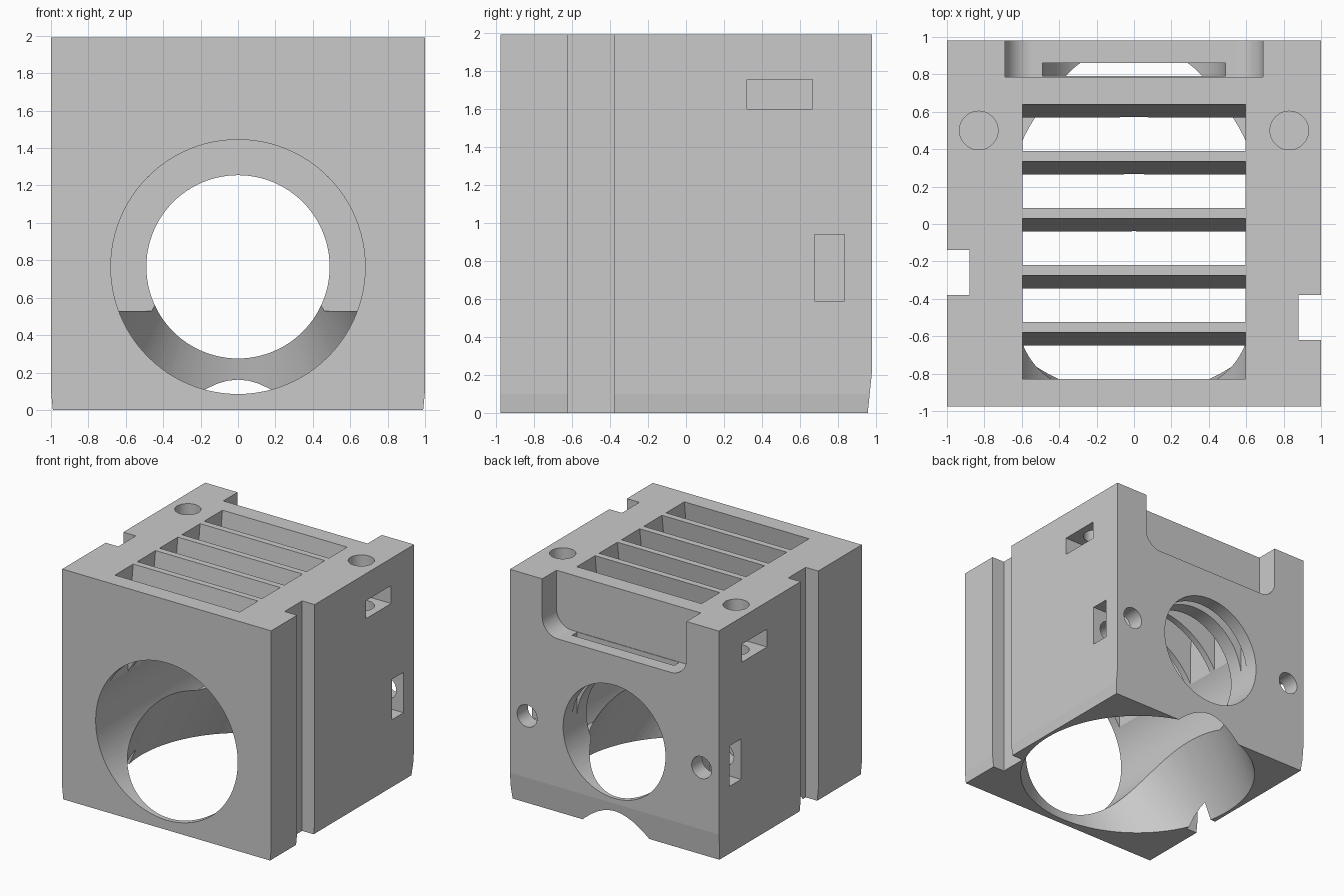
import bpy, bmesh, math
from mathutils import Vector

cube = bpy.data.objects.get("Cube")
if cube:
    bpy.data.objects.remove(cube, do_unlink=True)


def make_object(name, bm):
    bmesh.ops.recalc_face_normals(bm, faces=bm.faces)
    mesh = bpy.data.meshes.new(name)
    bm.to_mesh(mesh)
    bm.free()
    obj = bpy.data.objects.new(name, mesh)
    bpy.context.scene.collection.objects.link(obj)
    return obj


def hull(name, points):
    bm = bmesh.new()
    for p in points:
        bm.verts.new(p)
    bmesh.ops.convex_hull(bm, input=bm.verts)
    bmesh.ops.dissolve_limit(bm, angle_limit=0.001, verts=bm.verts, edges=bm.edges)
    return make_object(name, bm)


def prism(name, outline, axis, lo, hi):
    """Extrude a 2D outline along x (y,z), y (x,z) or z (x,y)."""
    place = {"x": lambda u, v, d: (d, u, v),
             "y": lambda u, v, d: (u, d, v),
             "z": lambda u, v, d: (u, v, d)}[axis]
    bm = bmesh.new()
    face = bm.faces.new([bm.verts.new(place(u, v, lo)) for u, v in outline])
    ext = bmesh.ops.extrude_face_region(bm, geom=[face])
    shift = Vector(place(0, 0, hi - lo))
    bmesh.ops.translate(bm, vec=shift,
                        verts=[g for g in ext["geom"] if isinstance(g, bmesh.types.BMVert)])
    return make_object(name, bm)


def arc(cu, cv, r, start=0, end=2 * math.pi, n=96):
    closed = abs(end - start - 2 * math.pi) < 1e-6
    count = n if closed else n + 1
    return [(cu + r * math.cos(start + (end - start) * i / n),
             cv + r * math.sin(start + (end - start) * i / n)) for i in range(count)]


def rect(u0, u1, v0, v1):
    return [(u0, v0), (u1, v0), (u1, v1), (u0, v1)]


# Block with slightly drawn-in bottom edges at the sides and back
TOP, BACK, BORE_Z = 1.99, 0.98, 0.765
body = prism("duct_block", [(-1, 0.1), (-0.99, 0), (0.99, 0), (1, 0.1), (1, TOP), (-1, TOP)],
             "y", -0.975, BACK)


def cut(cutter):
    cutter.hide_render = True
    mod = body.modifiers.new("cut", "BOOLEAN")
    mod.operation = "DIFFERENCE"
    mod.solver = "EXACT"
    mod.object = cutter
    bpy.context.view_layer.objects.active = body
    bpy.ops.object.modifier_apply(modifier=mod.name)
    bpy.data.objects.remove(cutter, do_unlink=True)


cut(prism("back_chamfer", [(0.9545, -0.02), (1.1, -0.02), (1.1, 0.23), (BACK, 0.23)],
          "x", -1.2, 1.2))


# Air chamber: round bottom mouth narrowing sideways until it meets the bore
def ellipse(rx, ry, cy, z):
    return [(rx * u, cy + ry * v, z) for u, v in arc(0, 0, 1)]


cut(hull("air_chamber", ellipse(0.984, 0.965, 0.058, -0.05) + ellipse(0.624, 0.955, -0.109, 0.7)))

# Front bore, its raised-floor rear part, and the smaller back bore
RING_Y = 0.66
cut(prism("front_bore", arc(0, BORE_Z, 0.68), "y", -1.1, 0.0))
low = math.asin((0.53 - BORE_Z) / 0.68)
cut(prism("rear_bore", arc(0, BORE_Z, 0.68, low, math.pi - low), "y", -0.1, RING_Y))
cut(prism("back_bore", arc(0, BORE_Z, 0.49), "y", RING_Y - 0.1, 1.1))

# Vent slots: leaning at the top, upright where they open into the bore
KNEE = 1.435
for i in range(5):
    y = 0.32 - 0.305 * i
    tip = y + 0.07 * (2.1 - KNEE) / (TOP - KNEE)
    cut(prism("vent_slot", [(y, 0.95), (y + 0.25, 0.95), (y + 0.25, KNEE),
                            (tip + 0.25, 2.1), (tip, 2.1), (y, KNEE)], "x", -0.597, 0.597))

# Back pocket with rounded lower corners, and the plate slot below it
FLOOR = 1.51
pocket = (arc(-0.54, FLOOR + 0.15, 0.15, math.pi, 1.5 * math.pi, 24)
          + arc(0.54, FLOOR + 0.15, 0.15, 1.5 * math.pi, 2 * math.pi, 24)
          + [(0.69, 2.1), (-0.69, 2.1)])
cut(prism("back_pocket", pocket, "y", 0.785, 1.1))
cut(prism("plate_slot", rect(-0.489, 0.489, BORE_Z, FLOOR + 0.03), "y", 0.79, 0.86))

# Side grooves, screw holes and nut traps
for side, y in ((1, -0.62), (-1, -0.38)):
    x0, x1 = sorted((side * 0.88, side * 1.1))
    cut(prism("side_groove", rect(x0, x1, y, y + 0.24), "z", -0.1, 2.1))
    x0, x1 = sorted((side * 0.7, side * 1.1))
    cut(prism("top_screw_hole", arc(side * 0.83, 0.5, 0.103, n=72), "z", 1.35, 2.1))
    cut(prism("back_screw_hole", arc(side * 0.835, BORE_Z, 0.095, n=72), "y", 0.5, 1.1))
    cut(prism("upper_nut_trap", rect(0.32, 0.665, 1.6, 1.755), "x", x0, x1))
    cut(prism("lower_nut_trap", rect(0.675, 0.835, 0.59, 0.94), "x", x0, x1))

# Grey plastic
mat = bpy.data.materials.new("grey_plastic")
mat.use_nodes = True
grey = (0.59, 0.59, 0.59, 1)
mat.diffuse_color = grey
mat.node_tree.nodes["Principled BSDF"].inputs["Base Color"].default_value = grey
body.data.materials.clear()
body.data.materials.append(mat)
for p in body.data.polygons:
    p.material_index = 0

bpy.ops.object.select_all(action="DESELECT")
body.select_set(True)
bpy.context.view_layer.objects.active = body
bpy.ops.object.shade_smooth_by_angle(angle=math.radians(5.5))
